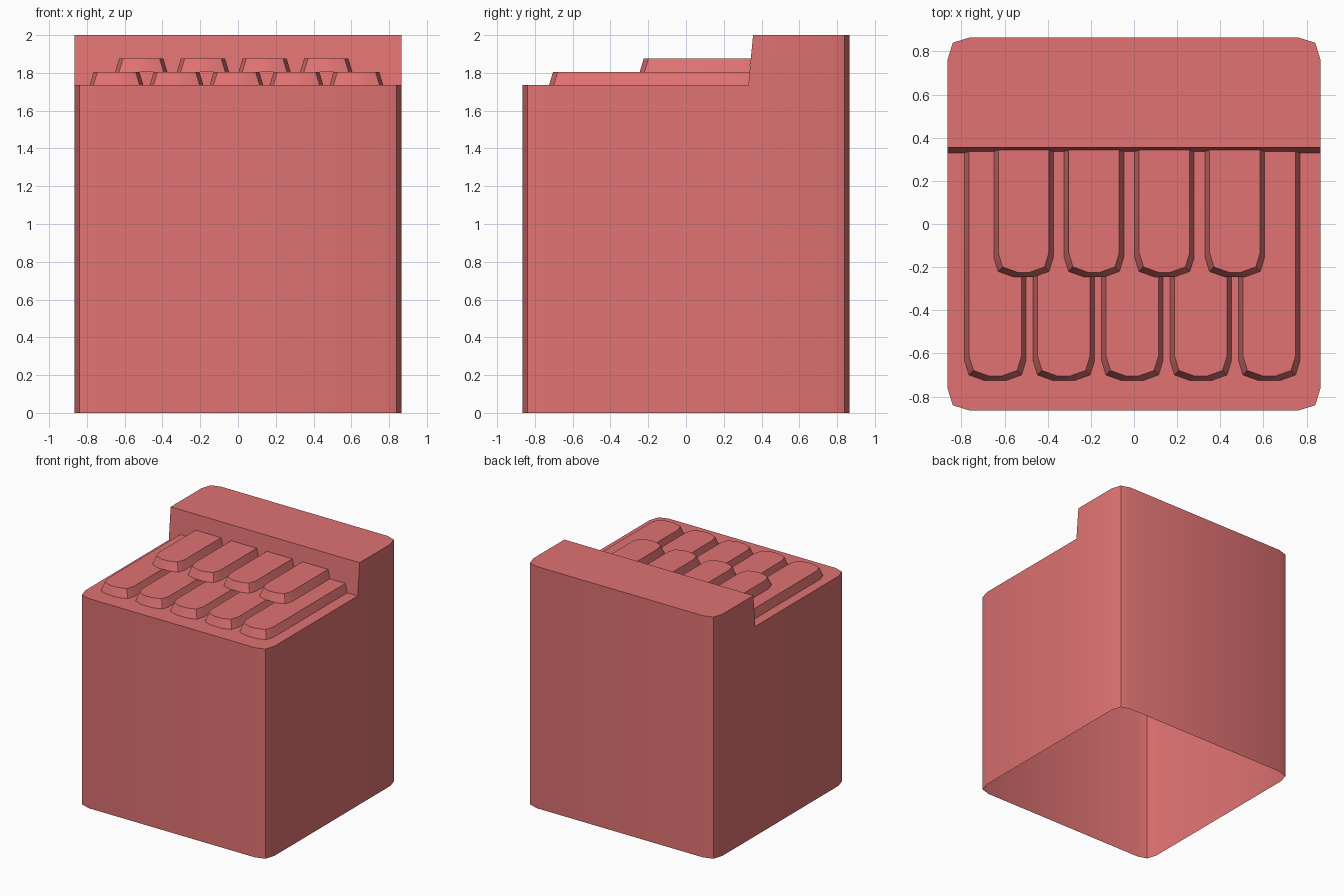
import bpy, bmesh, math

if "Cube" in bpy.data.objects:
    bpy.data.objects.remove(bpy.data.objects["Cube"])

mat = bpy.data.materials.new("red")
mat.diffuse_color = (0.75, 0.17, 0.17, 1)
mat.use_nodes = True
mat.node_tree.nodes["Principled BSDF"].inputs["Base Color"].default_value = mat.diffuse_color


def finish(name, bm):
    mesh = bpy.data.meshes.new(name)
    bm.to_mesh(mesh)
    bm.free()
    obj = bpy.data.objects.new(name, mesh)
    bpy.context.collection.objects.link(obj)
    mesh.materials.append(mat)
    bpy.ops.object.select_all(action='DESELECT')
    obj.select_set(True)
    bpy.context.view_layer.objects.active = obj
    bpy.ops.object.shade_smooth_by_angle(angle=math.radians(30))
    return obj


def ring(bm, pts, z):
    return [bm.verts.new((x, y, z)) for x, y in pts]


def bridge(bm, low, high, closed=True):
    n = len(low)
    for i in range(n if closed else n - 1):
        j = (i + 1) % n
        bm.faces.new((low[i], low[j], high[j], high[i]))


# Hollow body, open underneath, with a low front deck and a raised back block
H, DECK, TOP = 0.865, 1.735, 2.0
corner = [(H, 0.76), (0.84, 0.84), (0.76, H)]
mirrored = [(-x, y) for x, y in reversed(corner)]
back = [(H, 0.33)] + corner + mirrored + [(-H, 0.33)]
front = [(-x, -y) for x, y in corner + mirrored]
bm = bmesh.new()
low = ring(bm, back + front, 0)
mid = ring(bm, back + front, DECK)
top = ring(bm, [(x, 0.355 if y == 0.33 else y) for x, y in back], TOP)
bridge(bm, low, mid)
bridge(bm, mid[:8], top, closed=False)
bm.faces.new(mid[7:] + mid[:1])
bm.faces.new((mid[7], mid[0], top[0], top[7]))
bm.faces.new(top)
finish("body", bm)


# Tapered bar with a rounded front end, running back into the riser
def bar(name, cx, half, y_front, z0, floor):
    def outline(inset, y_back):
        w, f = half - inset, y_front + inset
        right = [(w - 0.09, f), (w - 0.02, f + 0.025), (w, f + 0.09), (w, y_back)]
        return [(cx - x, y) for x, y in reversed(right)] + [(cx + x, y) for x, y in right]
    bm = bmesh.new()
    a = ring(bm, outline(0, 0.336), z0)
    b = ring(bm, outline(0.021, 0.343), z0 + 0.07)
    bridge(bm, a, b, closed=False)
    bm.faces.new(b)
    if floor:
        bm.faces.new(list(reversed(a)))
    finish(name, bm)


# Lower row of five, upper row of four sitting across the gaps
for i in range(5):
    bar(f"lower_bar_{i + 1}", -0.643 + 0.3175 * i, 0.142, -0.725, DECK, False)
for i in range(4):
    bar(f"upper_bar_{i + 1}", -0.512 + 0.3265 * i, 0.138, -0.245, DECK + 0.07, True)
